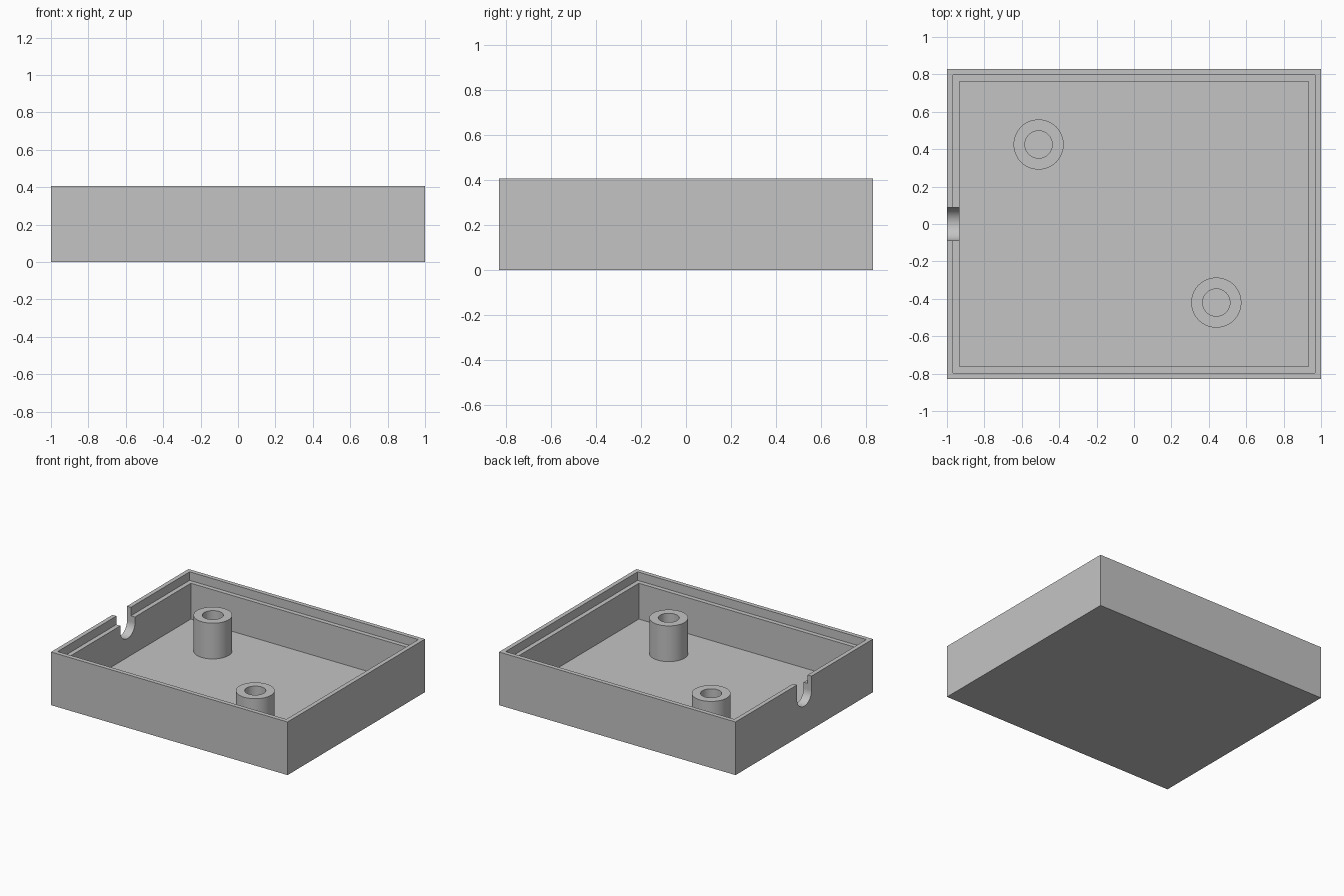
import bpy
import bmesh
import math

cube = bpy.data.objects.get("Cube")
if cube:
    bpy.data.objects.remove(cube, do_unlink=True)

# Main sizes
HX, HY, H = 1.0, 0.83, 0.406      # outer half sizes and height
LIP, WALL = 0.033, 0.067          # lip and full wall thickness
LEDGE, FLOOR = H - 0.065, 0.067   # ledge and floor heights
NOTCH_R, NOTCH_Z = 0.088, 0.298   # cable notch radius and arc centre

grey = bpy.data.materials.new("matte grey")
grey.use_nodes = True
grey.diffuse_color = (0.55, 0.55, 0.55, 1)
grey.node_tree.nodes["Principled BSDF"].inputs["Base Color"].default_value = grey.diffuse_color


def loft(name, rings, closed=False):
    """Skin a list of point rings; join the ends or cap them."""
    bm = bmesh.new()
    loops = [[bm.verts.new(p) for p in ring] for ring in rings]
    n = len(loops[0])
    pairs = list(zip(loops, loops[1:]))
    if closed:
        pairs.append((loops[-1], loops[0]))
    else:
        bm.faces.new(loops[0])
        bm.faces.new(loops[-1])
    for a, b in pairs:
        for i in range(n):
            j = (i + 1) % n
            bm.faces.new((a[i], a[j], b[j], b[i]))
    bmesh.ops.recalc_face_normals(bm, faces=bm.faces)
    mesh = bpy.data.meshes.new(name)
    bm.to_mesh(mesh)
    bm.free()
    mesh.materials.append(grey)
    obj = bpy.data.objects.new(name, mesh)
    bpy.context.collection.objects.link(obj)
    return obj


def activate(obj):
    bpy.ops.object.select_all(action="DESELECT")
    obj.select_set(True)
    bpy.context.view_layer.objects.active = obj


def rectangle(inset, z):
    x, y = HX - inset, HY - inset
    return [(-x, -y, z), (x, -y, z), (x, y, z), (-x, y, z)]


def circle(cx, cy, r, z, n=64):
    return [(cx + r * math.cos(math.tau * i / n), cy + r * math.sin(math.tau * i / n), z)
            for i in range(n)]


# Open tray with a stepped lip
tray = loft("tray", [rectangle(0, 0), rectangle(0, H), rectangle(LIP, H),
                     rectangle(LIP, LEDGE), rectangle(WALL, LEDGE), rectangle(WALL, FLOOR)])

# U-shaped cable notch through the right wall
steps = 32
arc = [(NOTCH_R * math.cos(a), NOTCH_Z + NOTCH_R * math.sin(a))
       for a in (math.pi + math.pi * i / steps for i in range(steps + 1))]
outline = arc + [(NOTCH_R, H + 0.1), (-NOTCH_R, H + 0.1)]
cutter = loft("notch_cutter", [[(x, y, z) for y, z in outline] for x in (-1.1, -0.85)])
cutter.hide_render = True
activate(tray)
cut = tray.modifiers.new("notch", "BOOLEAN")
cut.operation = "DIFFERENCE"
cut.solver = "EXACT"
cut.object = cutter
bpy.ops.object.modifier_apply(modifier=cut.name)
bpy.data.objects.remove(cutter, do_unlink=True)
bpy.ops.object.shade_smooth_by_angle(angle=math.radians(30))

# Hollow screw posts standing on the floor
profile = [(0.134, FLOOR - 0.01), (0.134, 0.34), (0.073, 0.34), (0.073, FLOOR - 0.01)]
for name, cx, cy in (("back_right_post", -0.51, 0.425), ("front_left_post", 0.44, -0.42)):
    post = loft(name, [circle(cx, cy, r, z) for r, z in profile], closed=True)
    activate(post)
    bpy.ops.object.shade_smooth_by_angle(angle=math.radians(30))
